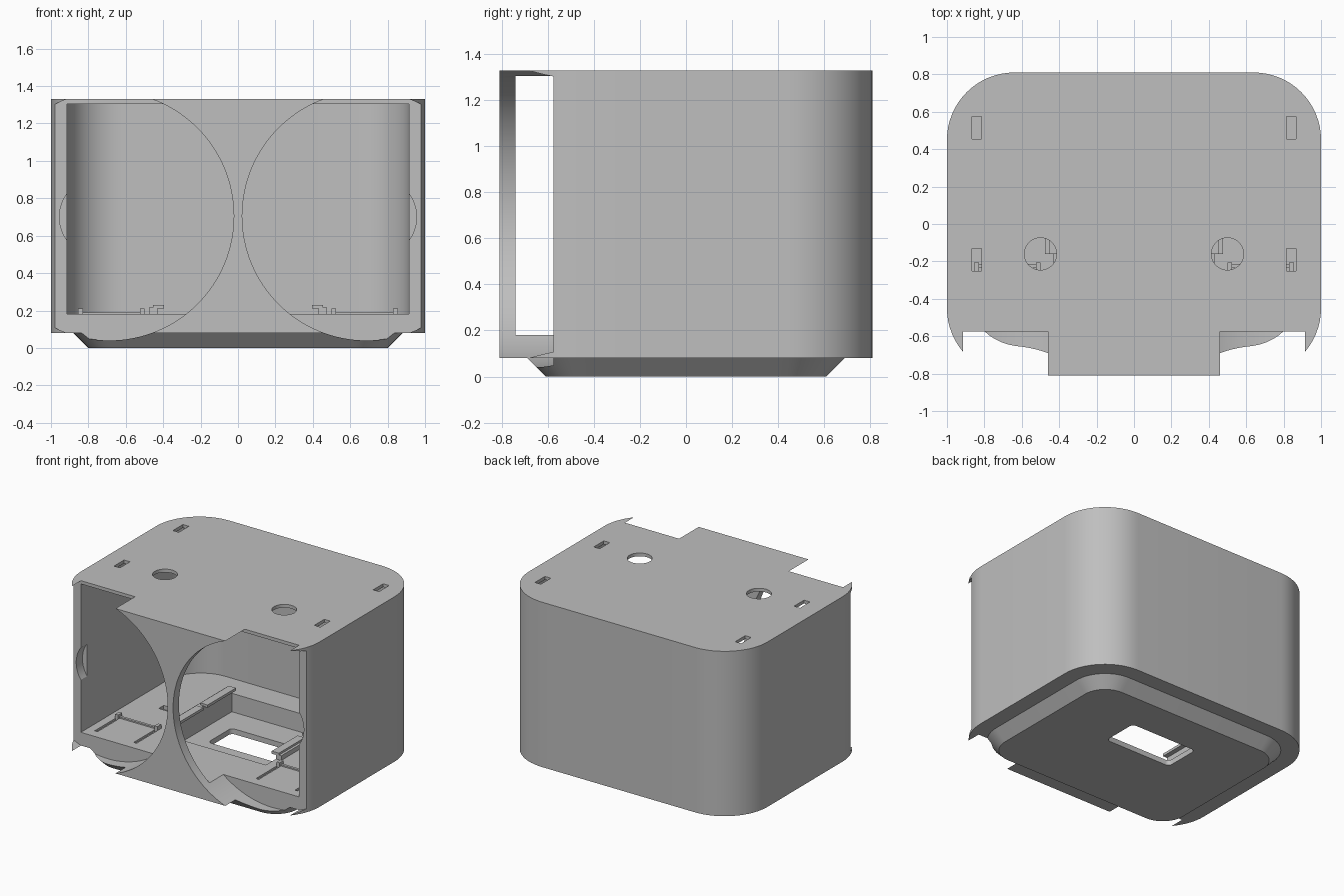
import bpy
import bmesh
from math import cos, sin, pi
from mathutils import Matrix

cube = bpy.data.objects.get("Cube")
if cube:
    bpy.data.objects.remove(cube, do_unlink=True)

grey = bpy.data.materials.new("light grey plastic")
grey.use_nodes = True
COLOUR = (0.52, 0.52, 0.52, 1)
grey.diffuse_color = COLOUR
grey.node_tree.nodes["Principled BSDF"].inputs["Base Color"].default_value = COLOUR


def finish(name, bm):
    bmesh.ops.recalc_face_normals(bm, faces=bm.faces)
    mesh = bpy.data.meshes.new(name)
    bm.to_mesh(mesh)
    bm.free()
    mesh.materials.append(grey)
    obj = bpy.data.objects.new(name, mesh)
    bpy.context.collection.objects.link(obj)
    return obj


def outline(hx, y0, y1, r_front, r_back, steps=16):
    """Rounded rectangle, counter-clockwise from the front right corner."""
    points = []
    corners = ((1, y0, 1, r_front, 3), (1, y1, -1, r_back, 0),
               (-1, y1, -1, r_back, 1), (-1, y0, 1, r_front, 2))
    for sx, y, sy, r, quarter in corners:
        if r == 0:
            points.append((sx * hx, y))
            continue
        for i in range(steps + 1):
            a = (quarter + i / steps) * pi / 2
            points.append((sx * (hx - r) + r * cos(a), y + sy * r + r * sin(a)))
    return points


def loft(name, sections):
    """Solid through outlines stacked at given heights."""
    bm = bmesh.new()
    rings = [[bm.verts.new((x, y, z)) for x, y in pts] for z, pts in sections]
    bm.faces.new(rings[0])
    bm.faces.new(rings[-1])
    for low, high in zip(rings, rings[1:]):
        n = len(low)
        for i in range(n):
            j = (i + 1) % n
            bm.faces.new((low[i], low[j], high[j], high[i]))
    return finish(name, bm)


def box(name, x0, x1, y0, y1, z0, z1):
    bm = bmesh.new()
    bmesh.ops.create_cube(bm, size=1)
    bmesh.ops.scale(bm, vec=(x1 - x0, y1 - y0, z1 - z0), verts=bm.verts)
    bmesh.ops.translate(bm, vec=((x0 + x1) / 2, (y0 + y1) / 2, (z0 + z1) / 2), verts=bm.verts)
    return finish(name, bm)


def cylinder(name, r, depth, centre, axis, segments):
    bm = bmesh.new()
    turn = Matrix.Rotation(pi / 2, 4, "X") if axis == "Y" else Matrix()
    bmesh.ops.create_cone(bm, cap_ends=True, segments=segments, radius1=r, radius2=r,
                          depth=depth, matrix=Matrix.Translation(centre) @ turn)
    return finish(name, bm)


def combine(target, tool, operation="DIFFERENCE"):
    mod = target.modifiers.new("combine", "BOOLEAN")
    mod.operation = operation
    mod.solver = "EXACT"
    mod.object = tool
    bpy.context.view_layer.update()
    graph = bpy.context.evaluated_depsgraph_get()
    result = bpy.data.meshes.new_from_object(target.evaluated_get(graph))
    target.modifiers.clear()
    target.data = result
    bpy.data.objects.remove(tool, do_unlink=True)


# Housing with rounded corners on a chamfered plinth
housing = loft("housing", [(z, outline(1, -0.81, 0.81, 0.36, 0.36)) for z in (0.08, 1.33)])
plinth = loft("plinth", [
    (0, outline(0.8, -0.61, 0.61, 0.18, 0.18)),
    (0.08, outline(0.88, -0.69, 0.69, 0.26, 0.26)),
    (0.13, outline(0.88, -0.69, 0.69, 0.26, 0.26))])
combine(housing, plinth, "UNION")

# Main cavity, floor pocket and opening through the base
combine(housing, loft("cavity", [(z, outline(0.915, -0.74, 0.74, 0, 0.29))
                                 for z in (0.18, 1.305)]))
combine(housing, box("pocket", -0.43, 0.43, -0.28, 0.54, 0.04, 0.25))
combine(housing, loft("base_opening", [(z, outline(0.28, 0.04, 0.32, 0.03, 0.03, 4))
                                       for z in (-0.1, 0.1)]))

# Two large round front openings and details repeated on both sides
for s in (-1, 1):
    combine(housing, cylinder("round_opening", 0.665, 0.6, (s * 0.6875, -0.875, 0.705), "Y", 128))
    combine(housing, cylinder("side_recess", 0.21, 0.1, (s * 0.745, -0.55, 0.7), "Y", 48))
    combine(housing, cylinder("top_hole", 0.086, 0.2, (s * 0.5, -0.16, 1.33), "Z", 48))
    for y in (-0.19, 0.515):
        x = s * 0.84
        combine(housing, box("top_slot", x - 0.025, x + 0.025, y - 0.06, y + 0.06, 1.2, 1.4))
    for x in (s * 0.84, s * 0.5125):
        combine(housing, box("floor_groove", x - 0.012, x + 0.012, -0.5, -0.25, 0.165, 0.25))
    x = s * 0.66
    combine(housing, box("floor_notch", x - 0.04, x + 0.04, 0.05, 0.11, 0.15, 0.25))

parts = [housing]

# Guide rails beside the pocket and small cross bars on the floor
for s, side in ((-1, "right"), (1, "left")):
    def mirrored(name, x0, x1, *rest):
        a, b = sorted((s * x0, s * x1))
        parts.append(box(f"{side}_{name}", a, b, *rest))

    mirrored("rail_stem", 0.43, 0.475, -0.16, 0.54, 0.175, 0.215)
    mirrored("rail_lip_front", 0.395, 0.455, -0.16, 0.15, 0.21, 0.23)
    mirrored("rail_lip_back", 0.395, 0.455, 0.2, 0.54, 0.21, 0.23)
    mirrored("cross_bar", 0.5, 0.85, -0.235, -0.215, 0.175, 0.19)
    mirrored("inner_post", 0.5, 0.525, -0.25, -0.205, 0.175, 0.21)
    mirrored("outer_post", 0.83, 0.855, -0.25, -0.205, 0.175, 0.21)

# Smooth the curved walls while keeping hard edges
bpy.ops.object.select_all(action="DESELECT")
for obj in parts:
    obj.select_set(True)
bpy.context.view_layer.objects.active = housing
bpy.ops.object.shade_smooth_by_angle(angle=pi / 6)
